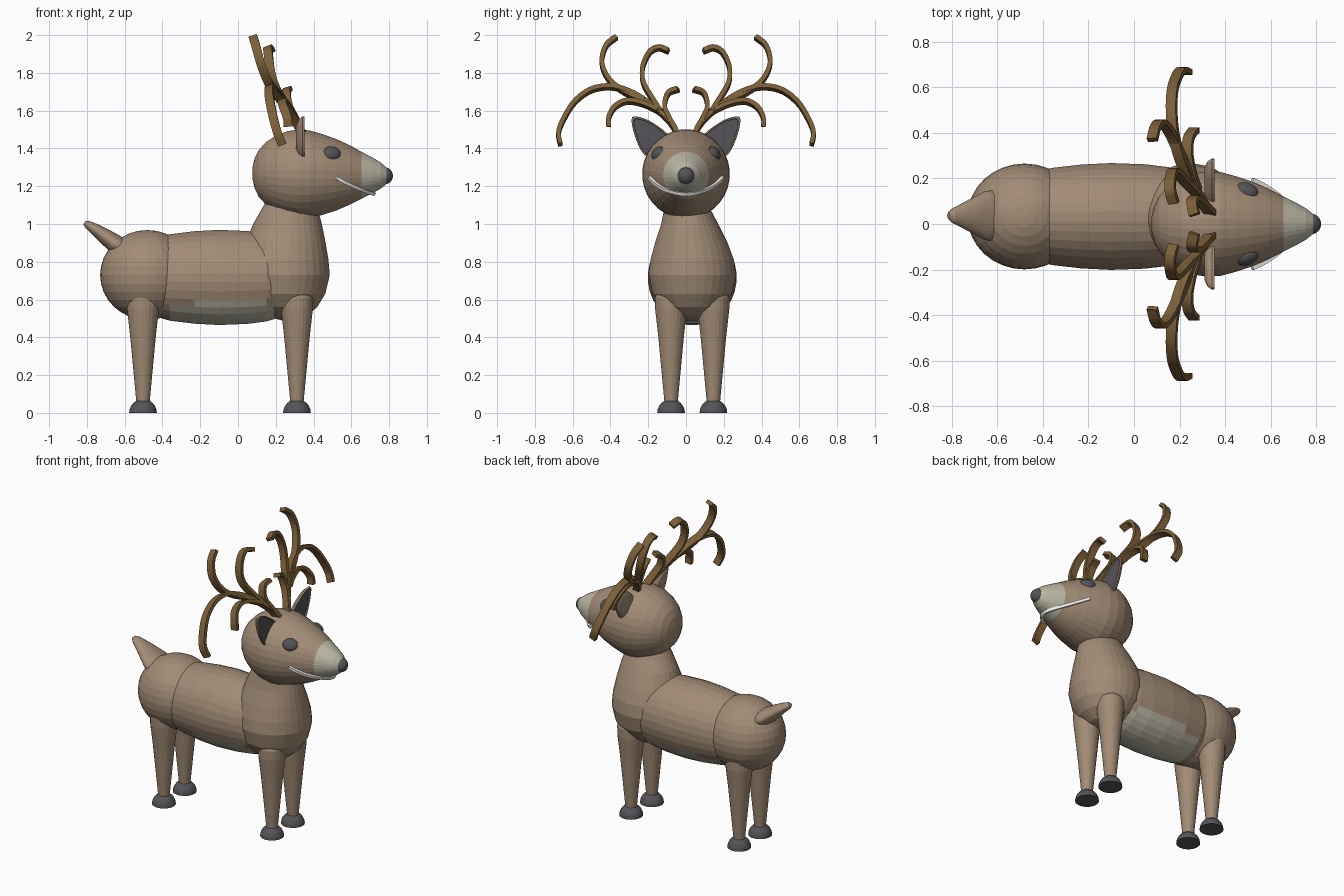
import bpy, bmesh
from math import sin, cos, pi, sqrt
from mathutils import Vector as V

if "Cube" in bpy.data.objects:
    bpy.data.objects.remove(bpy.data.objects["Cube"])


def material(name, rgb):
    m = bpy.data.materials.new(name)
    m.diffuse_color = (*rgb, 1)
    m.use_nodes = True
    m.node_tree.nodes["Principled BSDF"].inputs["Base Color"].default_value = m.diffuse_color
    return m


BROWN = material("fur", (0.36, 0.26, 0.18))
PALE = material("pale_fur", (0.50, 0.48, 0.38))
DARK = material("dark_grey", (0.09, 0.09, 0.10))
HORN = material("horn", (0.20, 0.115, 0.04))
WHITE = material("white", (0.9, 0.9, 0.86))
YC = 0.033  # the body sits slightly off the head's centre line


def finish(bm, name, mats):
    bmesh.ops.recalc_face_normals(bm, faces=bm.faces)
    me = bpy.data.meshes.new(name)
    bm.to_mesh(me)
    bm.free()
    for m in mats:
        me.materials.append(m)
    ob = bpy.data.objects.new(name, me)
    bpy.context.collection.objects.link(ob)
    return ob


def skin(name, rings, mats, pick=None):
    """Bridge rings of points and cap both ends; pick(centre) gives the material slot."""
    bm = bmesh.new()
    vs = [[bm.verts.new(p) for p in r] for r in rings]
    n = len(vs[0])
    for a, b in zip(vs, vs[1:]):
        for i in range(n):
            j = (i + 1) % n
            bm.faces.new((a[i], a[j], b[j], b[i]))
    bm.faces.new(vs[0])
    bm.faces.new(vs[-1][::-1])
    if pick:
        for f in bm.faces:
            f.material_index = pick(f.calc_center_median())
    return finish(bm, name, mats)


def ellipse(c, u, v, n=32):
    c, u, v = V(c), V(u), V(v)
    return [c + u * cos(2 * pi * (i + .5) / n) + v * sin(2 * pi * (i + .5) / n) for i in range(n)]


def ball(name, c, r, mat):
    bm = bmesh.new()
    bmesh.ops.create_uvsphere(bm, u_segments=32, v_segments=16, radius=1)
    for v in bm.verts:
        v.co = V(c) + V([a * b for a, b in zip(v.co, r)])
    return finish(bm, name, [mat])


def smooth_path(pts, steps=6):
    p = [V(q) for q in pts]
    p = [2 * p[0] - p[1]] + p + [2 * p[-1] - p[-2]]
    out = []
    for i in range(1, len(p) - 2):
        a, b, c, d = p[i - 1:i + 3]
        for k in range(steps):
            t = k / steps
            out.append(.5 * (2 * b + (c - a) * t + (2 * a - 5 * b + 4 * c - d) * t * t
                             + (3 * b - a - 3 * c + d) * t ** 3))
    return out + [p[-2]]


def strip(name, pts, wide, thick, side, mat):
    """Rectangular section swept along a smooth path."""
    path = smooth_path(pts)
    rings = []
    for i, c in enumerate(path):
        t = (path[min(i + 1, len(path) - 1)] - path[max(i - 1, 0)]).normalized()
        s = (V(side) - t * V(side).dot(t)).normalized()
        n = t.cross(s) * thick / 2
        s = s * wide / 2
        rings.append([c + s + n, c - s + n, c - s - n, c + s - n])
    return skin(name, rings, [mat])


# Barrel with pale belly
barrel = [(-.5, .19), (-.36, .23), (-.23, .246), (-.1, .253), (.05, .247),
          (.15, .234), (.25, .205), (.35, .14)]
skin("body", [ellipse((x, YC, .717), (0, r * .93, 0), (0, 0, r)) for x, r in barrel],
     [BROWN, PALE], lambda c: int(c.z < .585 and -.37 < c.x < .3))
ball("hips", (-.48, YC, .73), (.25, .232, .238), BROWN)

# Chest rising into neck: z, centre x, half x, half y, centre y
chest = [(.49, .26, .03, .03, YC), (.51, .26, .10, .10, YC), (.56, .255, .165, .165, YC),
         (.63, .25, .213, .21, YC), (.73, .247, .24, .232, YC), (.81, .248, .232, .222, YC),
         (.9, .252, .213, .193, .028), (1.0, .262, .183, .152, .02),
         (1.07, .272, .153, .126, .008), (1.15, .285, .12, .10, 0)]
skin("chest_and_neck", [ellipse((x, y, z), (a, 0, 0), (0, b, 0)) for z, x, a, b, y in chest], [BROWN])

# Head, tapering to a pale muzzle
head = [(.077, .03), (.088, .08), (.11, .125), (.15, .168), (.2, .202), (.26, .227), (.32, .237),
        (.38, .233), (.45, .214), (.52, .19), (.59, .159), (.655, .124), (.71, .096),
        (.755, .07), (.785, .045)]
skin("head", [ellipse((x, 0, 1.27 - .018 * x), (0, r * .98, 0), (0, 0, r)) for x, r in head],
     [BROWN, PALE], lambda c: int(c.x > .66))
ball("nose", (.776, 0, 1.255), (.044, .045, .045), DARK)

# Smile
strip("mouth", [(.515, -.186, 1.247), (.575, -.155, 1.216), (.65, -.097, 1.183), (.71, 0, 1.163),
                (.65, .097, 1.183), (.575, .155, 1.216), (.515, .186, 1.247)],
      .018, .036, (.4, 0, .9), WHITE)

# Tail, a flattened cone
tail = [(-.60, .862, .112, .055), (-.65, .895, .108, .05), (-.70, .932, .082, .042),
        (-.75, .968, .055, .032), (-.795, .997, .032, .022), (-.813, 1.007, .015, .010)]
skin("tail", [ellipse((x, .037, z), (0, a, 0), (b * .6, 0, b * .8)) for x, z, a, b in tail], [BROWN])

# Legs and hooves
for xn, x in (("front", .312), ("hind", -.503)):
    for yn, dy in (("right", -.112), ("left", .112)):
        y = YC + dy
        leg = [(.05, .035), (.2, .049), (.4, .068), (.55, .085), (.61, .086), (.65, .068), (.67, .03)]
        skin(f"{xn}_{yn}_leg", [ellipse((x, y, z), (r, 0, 0), (0, r, 0), 24) for z, r in leg], [BROWN])
        hoof = [(z, .074 * sqrt(1 - (z / .073) ** 2)) for z in (0, .02, .038, .053, .064, .0715)]
        skin(f"{xn}_{yn}_hoof", [ellipse((x, y, z), (r, 0, 0), (0, r, 0), 24) for z, r in hoof], [DARK])

# Antler branches for the +y side, as x, y, z
branches = {
    "beam": [(.345, .04, 1.47), (.30, .095, 1.55), (.25, .18, 1.625), (.205, .28, 1.69), (.175, .39, 1.725),
             (.165, .50, 1.71), (.17, .59, 1.645), (.19, .65, 1.55), (.21, .675, 1.48), (.235, .665, 1.42)],
    "top_tine": [(.235, .22, 1.65), (.195, .32, 1.695), (.155, .405, 1.76), (.12, .445, 1.85),
                 (.095, .425, 1.94), (.08, .368, 1.99)],
    "upper_tine": [(.275, .135, 1.595), (.23, .18, 1.665), (.19, .225, 1.745), (.17, .23, 1.825),
                   (.16, .195, 1.905), (.16, .145, 1.932), (.175, .092, 1.915)],
    "inner_tine": [(.33, .055, 1.5), (.30, .09, 1.56), (.27, .113, 1.62), (.255, .095, 1.69), (.265, .04, 1.715)],
    "outer_tine": [(.275, .15, 1.60), (.25, .225, 1.635), (.235, .31, 1.65), (.24, .375, 1.62), (.26, .408, 1.565),
                   (.265, .41, 1.515)],
}
ear_edge = [(.08, 1.46), (.13, 1.505), (.20, 1.55), (.255, 1.568), (.285, 1.565), (.285, 1.52),
            (.265, 1.45), (.235, 1.385), (.19, 1.345), (.12, 1.36)]

for side, s in (("left", 1), ("right", -1)):
    for name, pts in branches.items():
        strip(f"{side}_antler_{name}", [(x, s * y, z) for x, y, z in pts], .046, .024, (.93, 0, .37), HORN)

    # Ear shell with dark hollow front
    outline = smooth_path([(0, y, z) for y, z in ear_edge], 3)

    def ear_ring(x, k):
        return [V((x, s * (.19 + (p.y - .19) * k), 1.46 + (p.z - 1.46) * k)) for p in outline]

    skin(f"{side}_ear", [ear_ring(.308, .55), ear_ring(.322, .85), ear_ring(.342, 1),
                         ear_ring(.352, .98), ear_ring(.352, .9), ear_ring(.336, .82)],
         [BROWN], None)
    skin(f"{side}_inner_ear", [ear_ring(.334, .84), ear_ring(.346, .9)], [DARK])
    eye = ball(f"{side}_eye", (0, 0, 0), (.049, .028, .04), DARK)
    eye.location = (.497, s * .148, 1.374)
    eye.rotation_euler = (s * .55, 0, -s * .4)
